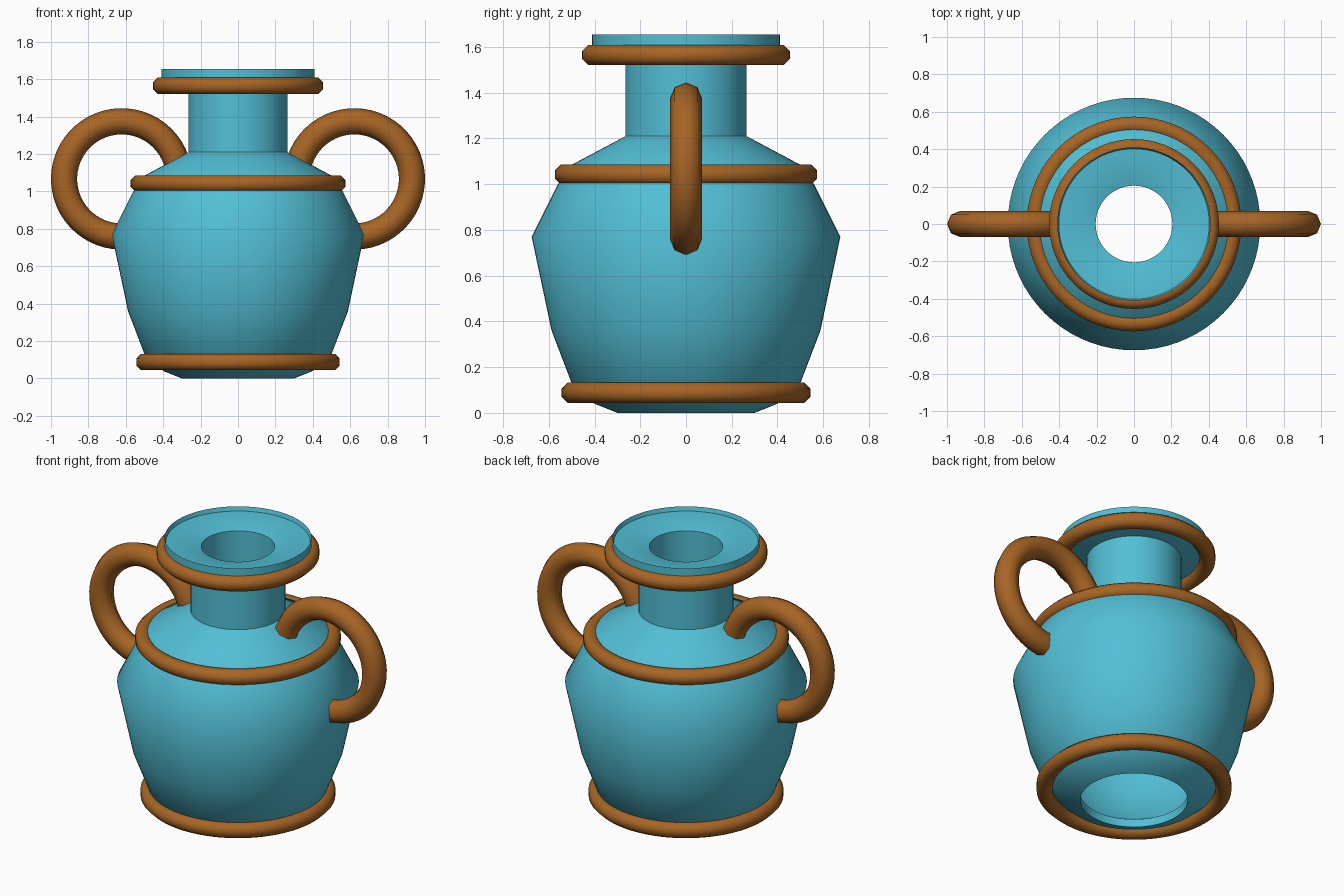
import bpy, bmesh, math

if "Cube" in bpy.data.objects:
    bpy.data.objects.remove(bpy.data.objects["Cube"])

def material(name, rgb):
    m = bpy.data.materials.new(name)
    m.diffuse_color = (*rgb, 1)
    m.use_nodes = True
    m.node_tree.nodes["Principled BSDF"].inputs["Base Color"].default_value = m.diffuse_color
    return m

TEAL = material("teal glaze", (0.085, 0.52, 0.67))
BROWN = material("brown clay", (0.39, 0.13, 0.018))

def sweep(name, rows, mat, closed, angle):
    """Skin rows of points (each row a closed loop); optionally close the rows too."""
    bm = bmesh.new()
    vs = [[bm.verts.new(p) for p in row] for row in rows]
    n, k = len(vs), len(vs[0])
    for i in range(n if closed else n - 1):
        a, b = vs[i], vs[(i + 1) % n]
        for j in range(k):
            bm.faces.new((a[j], a[(j + 1) % k], b[(j + 1) % k], b[j]))
    if not closed:
        bm.faces.new(vs[0])
        bm.faces.new(vs[-1])
    bmesh.ops.recalc_face_normals(bm, faces=bm.faces)
    me = bpy.data.meshes.new(name)
    bm.to_mesh(me)
    bm.free()
    me.materials.append(mat)
    ob = bpy.data.objects.new(name, me)
    bpy.context.collection.objects.link(ob)
    bpy.ops.object.select_all(action='DESELECT')
    ob.select_set(True)
    bpy.context.view_layer.objects.active = ob
    bpy.ops.object.shade_smooth_by_angle(angle=math.radians(angle))
    return ob

def lathe(name, profile, mat, angle, sides=72):
    rows = []
    for i in range(sides):
        t = math.tau * i / sides
        rows.append([(r * math.cos(t), r * math.sin(t), z) for r, z in profile])
    return sweep(name, rows, mat, True, angle)

def octagon(radius, turn=0.0):
    return [(radius * math.cos(math.tau * (j + turn) / 8),
             radius * math.sin(math.tau * (j + turn) / 8)) for j in range(8)]

# Hollow vase wall, open at the mouth and at the foot
outer = [(0.30, 0), (0.40, 0.04), (0.50, 0.13), (0.588, 0.36), (0.675, 0.77),
         (0.56, 1.0), (0.50, 1.085), (0.265, 1.21), (0.265, 1.55), (0.41, 1.575),
         (0.41, 1.655)]
inner = [(0.402, 1.63), (0.30, 1.625), (0.205, 1.60), (0.205, 1.18), (0.48, 1.02),
         (0.61, 0.77), (0.525, 0.36), (0.44, 0.14), (0.30, 0.05)]
lathe("vase_body", outer + inner, TEAL, 45)

# Raised clay bands: foot, shoulder, rim
for name, radius, z in (("foot_band", 0.50, 0.088), ("shoulder_band", 0.53, 1.042),
                        ("rim_band", 0.41, 1.565)):
    section = octagon(0.0475, 0.5)
    lathe(name, [(radius + u, z + v) for u, v in section], BROWN, 60)

# Two ring-shaped handles, mirrored left and right
for name, side in (("right_handle", 1), ("left_handle", -1)):
    rows = []
    steps = 40
    for i in range(steps + 1):
        t = math.radians(-96 + (168 + 96) * i / steps)
        rows.append([(side * (0.622 + (0.308 + u) * math.cos(t)), v,
                      1.067 + (0.308 + u) * math.sin(t)) for u, v in octagon(0.07)])
    sweep(name, rows, BROWN, False, 60)
